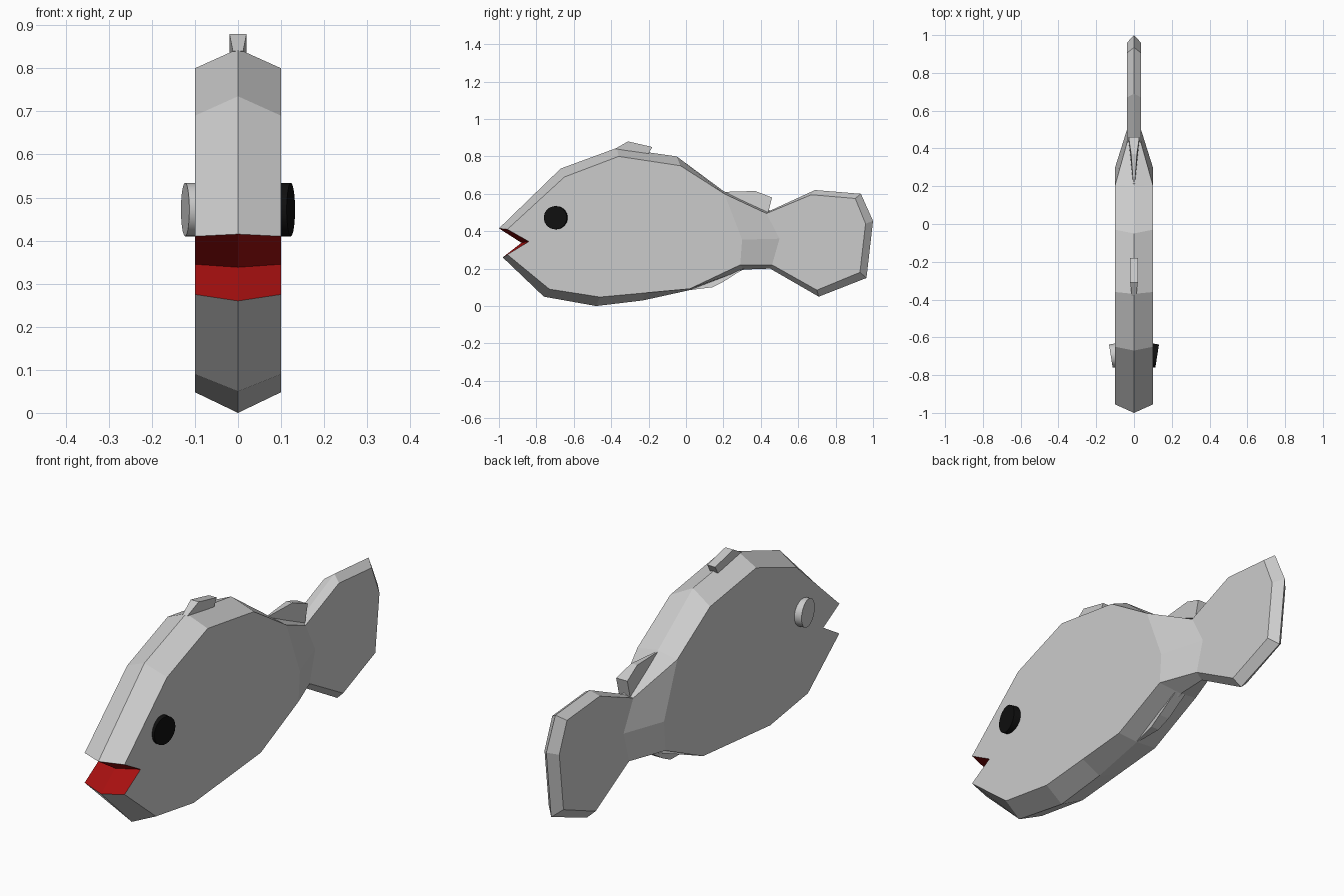
import bpy, bmesh
from math import radians, pi
from mathutils import Matrix

if "Cube" in bpy.data.objects:
    bpy.data.objects.remove(bpy.data.objects["Cube"])


def make_object(name, bm, color=None):
    bmesh.ops.recalc_face_normals(bm, faces=bm.faces)
    mesh = bpy.data.meshes.new(name)
    bm.to_mesh(mesh)
    bm.free()
    obj = bpy.data.objects.new(name, mesh)
    bpy.context.collection.objects.link(obj)
    if color:
        mat = bpy.data.materials.new(name + "_colour")
        mat.diffuse_color = color
        mat.use_nodes = True
        mat.node_tree.nodes["Principled BSDF"].inputs["Base Color"].default_value = mat.diffuse_color
        mesh.materials.append(mat)
    return obj


# Outline pairs: ridge (y, z) on the centre line, flank (y, z), flank half width
B, T = 0.10, 0.037
outline = [
    ((-1.0, .415), (-.955, .41), B), ((-.67, .735), (-.65, .69), B),
    ((-.37, .845), (-.36, .80), B), ((-.05, .80), (-.03, .75), B),
    ((.20, .615), (.205, .60), B), ((.45, .51), (.43, .495), T),
    ((.69, .62), (.67, .595), T), ((.935, .60), (.905, .575), T),
    ((1.0, .455), (.96, .44), T), ((.965, .15), (.93, .18), T),
    ((.71, .05), (.70, .085), T), ((.45, .20), (.46, .22), T),
    ((.31, .195), (.29, .22), B), ((.02, .085), (.02, .092), B),
    ((-.23, .03), (-.22, .07), B), ((-.48, 0.0), (-.46, .048), B),
    ((-.76, .05), (-.73, .09), B), ((-.98, .26), (-.955, .275), B),
    ((-.88, .338), (-.84, .345), B),
]
N = len(outline)

# Body and mouth lining share the outline
body, mouth = bmesh.new(), bmesh.new()
ridge = {bm: [bm.verts.new((0, *r)) for r, s, w in outline] for bm in (body, mouth)}
for side in (1, -1):
    for bm in (body, mouth):
        flank = [bm.verts.new((side * w, *s)) for r, s, w in outline]
        for i in range(N):
            if (i >= N - 2) == (bm is mouth):
                j = (i + 1) % N
                bm.faces.new((ridge[bm][i], ridge[bm][j], flank[j], flank[i]))
        if bm is body:
            front = bm.verts.new((side * B, .30, .355))
            back = bm.verts.new((side * T, .50, .36))
            bm.faces.new(flank[:5] + [front] + flank[12:])
            bm.faces.new((flank[4], flank[5], back, front))
            bm.faces.new((front, back, flank[11], flank[12]))
            bm.faces.new(flank[5:12] + [back])
bmesh.ops.delete(mouth, geom=[v for v in mouth.verts if not v.link_faces], context='VERTS')
make_object("body", body)
make_object("mouth", mouth, (.38, .005, .005, 1))


# Fins: (y, z, half width) outlines, thin at the leading end
def fin(name, points):
    bm = bmesh.new()
    left, right = [[bm.verts.new((s * w, y, z)) for y, z, w in points] for s in (-1, 1)]
    bm.faces.new(left)
    bm.faces.new(right)
    for i in range(len(points)):
        j = (i + 1) % len(points)
        bm.faces.new((left[i], left[j], right[j], right[i]))
    make_object(name, bm)


fin("dorsal_fin", [(-.38, .84, .012), (-.31, .88, .02), (-.18, .85, .02), (-.20, .815, .02)])
fin("rear_dorsal_fin", [(.20, .61, .003), (.37, .615, .015), (.46, .58, .028), (.44, .50, .028)])
fin("anal_fin", [(.02, .085, .003), (.14, .10, .02), (.20, .13, .025), (.31, .20, .025), (.20, .16, .02)])

# Eyes: short discs angled slightly forward
for side, name in ((1, "right_eye"), (-1, "left_eye")):
    bm = bmesh.new()
    bmesh.ops.create_cone(bm, cap_ends=True, segments=32, radius1=.062, radius2=.062, depth=.05)
    bm.transform(Matrix.Translation((side * .098, -.695, .472))
                 @ Matrix.Rotation(side * radians(-9), 4, 'Z')
                 @ Matrix.Rotation(side * pi / 2, 4, 'Y'))
    for f in bm.faces:
        f.smooth = len(f.verts) == 4
    for e in bm.edges:
        e.smooth = all(f.smooth for f in e.link_faces)
    make_object(name, bm, (.005, .005, .005, 1) if side == 1 else None)
